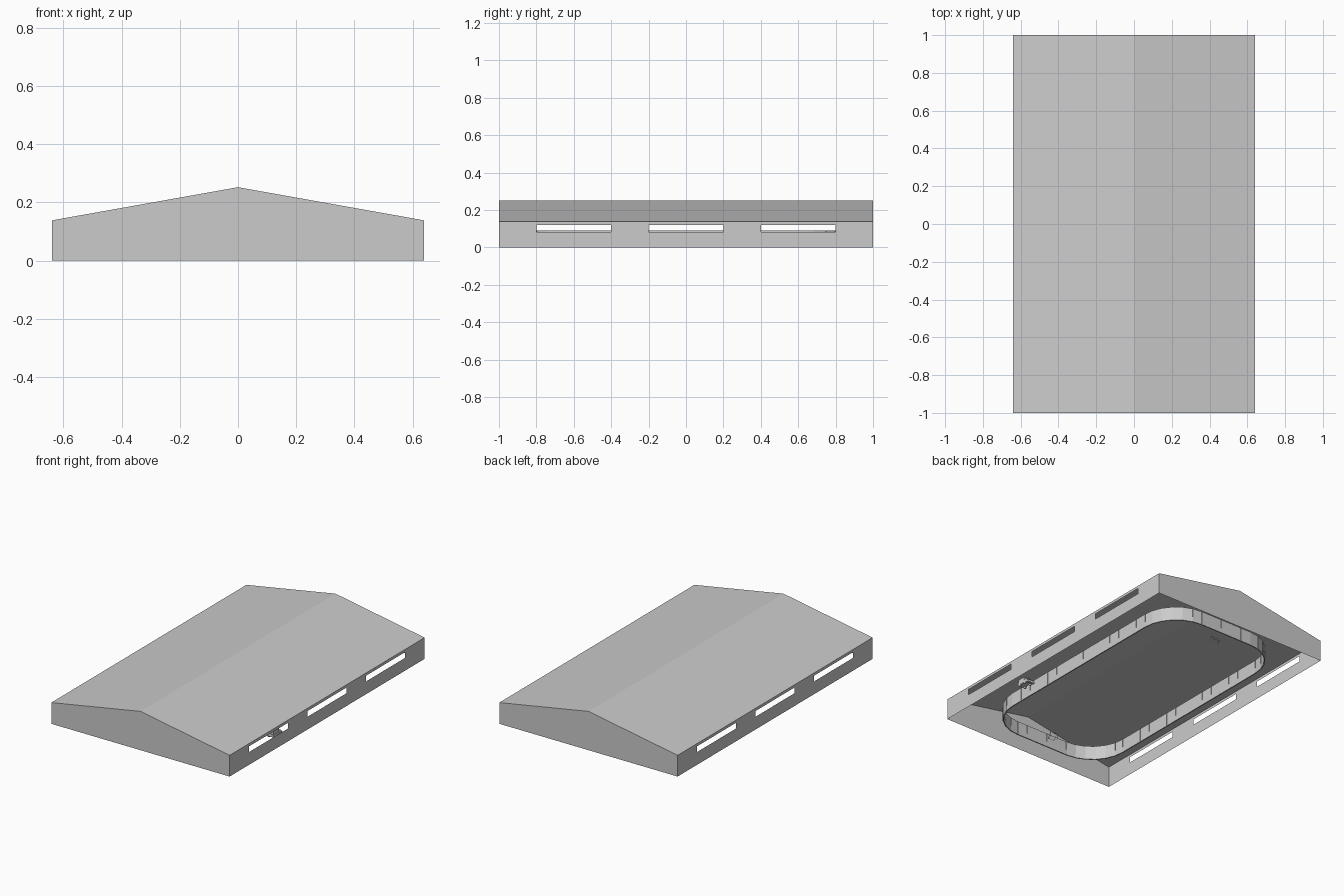
import bpy, bmesh, math
from mathutils import Matrix, Vector

if "Cube" in bpy.data.objects:
    bpy.data.objects.remove(bpy.data.objects["Cube"])

W, L, EAVE, RIDGE = 0.64, 1.0, 0.138, 0.252
RA, RB, RR = 0.433, 0.866, 0.24      # rink half width, half length, corner radius


def finish(name, bm, normals=True):
    if normals:
        bmesh.ops.recalc_face_normals(bm, faces=bm.faces)
    me = bpy.data.meshes.new(name)
    bm.to_mesh(me)
    bm.free()
    ob = bpy.data.objects.new(name, me)
    bpy.context.collection.objects.link(ob)
    return ob


def add_box(bm, c, s, rot=0.0):
    m = Matrix.Translation(c) @ Matrix.Rotation(rot, 4, 'Z') @ Matrix.Diagonal((*s, 1))
    bmesh.ops.create_cube(bm, size=1, matrix=m)


def add_rod(bm, p, q, r, sides=6):
    p, q = Vector(p), Vector(q)
    m = Matrix.Translation((p + q) / 2) @ (q - p).to_track_quat('Z', 'Y').to_matrix().to_4x4()
    bmesh.ops.create_cone(bm, cap_ends=True, segments=sides, radius1=r, radius2=r,
                          depth=(q - p).length, matrix=m)


def face(bm, pts):
    bm.faces.new([bm.verts.new(p) for p in pts])


# Building shell: thin sheets, open at the bottom
bm = bmesh.new()
for s in (-1, 1):
    face(bm, [(-W, s * L, 0), (W, s * L, 0), (W, s * L, EAVE), (0, s * L, RIDGE), (-W, s * L, EAVE)])
    face(bm, [(0, -L, RIDGE), (s * W, -L, EAVE), (s * W, L, EAVE), (0, L, RIDGE)])
    # side wall with three window strips
    for z0, z1 in ((0, 0.083), (0.12, EAVE)):
        face(bm, [(s * W, -L, z0), (s * W, L, z0), (s * W, L, z1), (s * W, -L, z1)])
    for y0, y1 in ((-L, -0.8), (-0.4, -0.2), (0.2, 0.4), (0.8, L)):
        face(bm, [(s * W, y0, 0.083), (s * W, y1, 0.083), (s * W, y1, 0.12), (s * W, y0, 0.12)])
bmesh.ops.remove_doubles(bm, verts=bm.verts, dist=1e-5)
finish("hall_shell", bm)


def loop_points(off, n=6):
    """Rounded rectangle outline of the rink, grown by off."""
    r, pts = RR + off, []
    for k, (sx, sy) in enumerate(((1, 1), (-1, 1), (-1, -1), (1, -1))):
        for i in range(n + 1):
            a = math.pi / 2 * (k + i / n)
            pts.append((sx * (RA - RR) + r * math.cos(a), sy * (RB - RR) + r * math.sin(a)))
    return pts


def ring(name, t0, t1, z0, z1):
    bm = bmesh.new()
    loops = [[bm.verts.new((x, y, z)) for x, y in loop_points(t)]
             for t, z in ((t0, z0), (t1, z0), (t1, z1), (t0, z1))]
    n = len(loops[0])
    for k in range(4):
        a, b = loops[k], loops[(k + 1) % 4]
        for i in range(n):
            j = (i + 1) % n
            bm.faces.new((a[i], a[j], b[j], b[i]))
    return finish(name, bm)


# Rink boards, and the clear screens above them
ring("rink_boards", 0.0, 0.007, 0.0, 0.034)
ring("rink_screens", 0.002, 0.005, 0.034, 0.092)

# Upright posts between the screens
bm = bmesh.new()
pts = loop_points(0.0035)
for i, p in enumerate(pts):
    p, q = Vector(p), Vector(pts[(i + 1) % len(pts)])
    d = q - p
    steps = max(1, round(d.length / 0.085))
    for k in range(steps):
        c = p + d * (k / steps)
        add_box(bm, (c.x, c.y, 0.046), (0.005, 0.008, 0.092), math.atan2(d.y, d.x))
finish("screen_posts", bm)

# Goals near each end of the rink
for s, name in ((-1, "goal_front"), (1, "goal_back")):
    bm = bmesh.new()
    y, yb, w, h = s * 0.755, s * 0.785, 0.026, 0.035
    for x in (-w, w):
        add_rod(bm, (x, y, 0), (x, y, h), 0.0012)
        add_rod(bm, (x, y, h), (x * 0.8, yb, 0.001), 0.001)
        add_rod(bm, (x, y, 0.001), (x * 0.8, yb, 0.001), 0.001)
    add_rod(bm, (-w, y, h), (w, y, h), 0.0012)
    add_rod(bm, (-w * 0.8, yb, 0.001), (w * 0.8, yb, 0.001), 0.001)
    finish(name, bm)

# Ice resurfacing machine parked beside the rink
bm = bmesh.new()
X, Y = 0.535, -0.39
add_box(bm, (X, Y, 0.022), (0.045, 0.085, 0.018))
add_box(bm, (X, Y - 0.012, 0.041), (0.042, 0.055, 0.02))
add_box(bm, (X, Y + 0.03, 0.036), (0.016, 0.012, 0.012))
add_box(bm, (X, Y + 0.05, 0.009), (0.052, 0.015, 0.014))
for sx in (-1, 1):
    for wy in (-0.025, 0.025):
        add_rod(bm, (X + sx * 0.016, Y + wy, 0.011), (X + sx * 0.025, Y + wy, 0.011), 0.011, 12)
finish("ice_resurfacer", bm)
